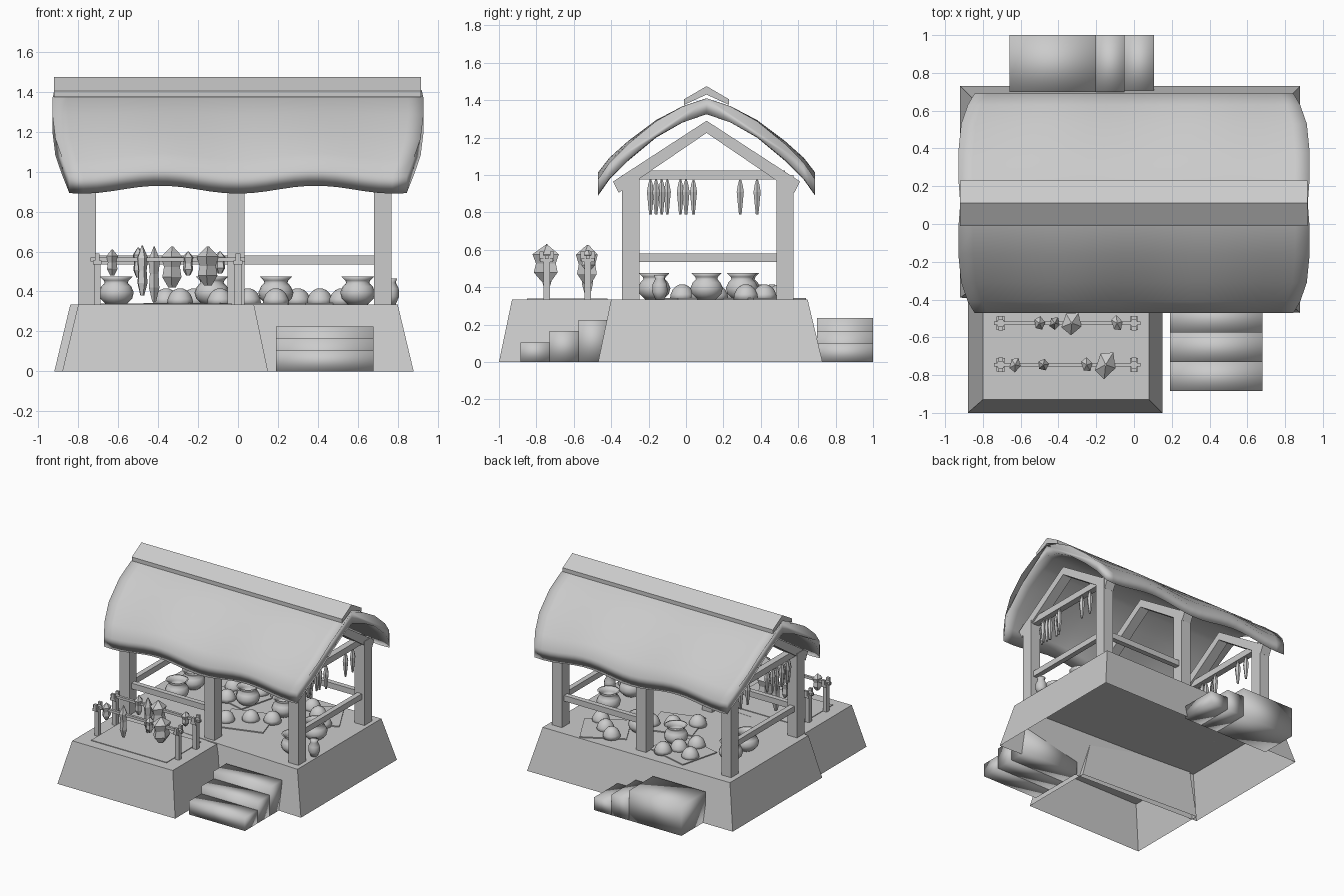
import bpy, bmesh, math, random
from mathutils import Matrix, Vector

random.seed(4)
cube = bpy.data.objects.get("Cube")
if cube:
    bpy.data.objects.remove(cube, do_unlink=True)

grey = bpy.data.materials.new("plain_grey")
grey.use_nodes = True
COLOUR = (0.6, 0.6, 0.6, 1)
grey.diffuse_color = COLOUR
grey.node_tree.nodes["Principled BSDF"].inputs["Base Color"].default_value = COLOUR

FLOOR = 0.335
RIDGE_Y = 0.11


def finish(name, bm, smooth=False, fix=True):
    if fix:
        bmesh.ops.recalc_face_normals(bm, faces=bm.faces)
    mesh = bpy.data.meshes.new(name)
    bm.to_mesh(mesh)
    bm.free()
    mesh.materials.append(grey)
    for p in mesh.polygons:
        p.use_smooth = smooth
    ob = bpy.data.objects.new(name, mesh)
    bpy.context.collection.objects.link(ob)
    return ob


def box(name, x, y, z, smooth=False, turn=0):
    """Box from (low, high) ranges, optionally turned about its own centre."""
    bm = bmesh.new()
    mid = Vector([sum(r) / 2 for r in (x, y, z)])
    size = [r[1] - r[0] for r in (x, y, z)]
    m = Matrix.Translation(mid) @ Matrix.Rotation(turn, 4, 'Z') @ Matrix.Diagonal((*size, 1))
    bmesh.ops.create_cube(bm, size=1, matrix=m)
    return finish(name, bm, smooth)


def skin(name, rings, caps=True, smooth=False):
    """Join closed rings of points into one skin."""
    bm = bmesh.new()
    vs = [[bm.verts.new(p) for p in ring] for ring in rings]
    n = len(vs[0])
    for a, b in zip(vs, vs[1:]):
        for i in range(n):
            bm.faces.new((a[i], a[(i + 1) % n], b[(i + 1) % n], b[i]))
    if caps:
        bm.faces.new(vs[0])
        bm.faces.new(vs[-1])
    return finish(name, bm, smooth)


def lathe(name, x, y, z, profile, sides=14, smooth=True, flat=1, turn=0):
    rings = []
    for r, h in profile:
        ring = []
        for i in range(sides):
            a = math.tau * i / sides
            p = Matrix.Rotation(turn, 3, 'Z') @ Vector((r * math.cos(a), r * flat * math.sin(a), 0))
            ring.append((x + p.x, y + p.y, z + h))
        rings.append(ring)
    return skin(name, rings, True, smooth)


def plinth(name, bottom, top):
    """Sloped hollow base, open below."""
    bm = bmesh.new()
    lo = [bm.verts.new((x, y, 0)) for x, y in bottom]
    hi = [bm.verts.new((x, y, FLOOR)) for x, y in top]
    for i in range(4):
        j = (i + 1) % 4
        bm.faces.new((lo[i], lo[j], hi[j], hi[i]))
    bm.faces.new(hi)
    finish(name, bm, fix=False)


# Bases
plinth("main_base", [(-.92, -.39), (.88, -.47), (.88, .73), (-.92, .73)],
       [(-.84, -.33), (.80, -.40), (.80, .65), (-.84, .65)])
plinth("front_platform", [(-.88, -1), (.15, -1), (.15, -.40), (-.88, -.34)],
       [(-.80, -.93), (.08, -.93), (.08, -.38), (-.80, -.32)])
box("platform_mat", (-.69, -.03), (-.85, -.42), (FLOOR, FLOOR + .005))

# Steps
for i in range(3):
    top = .105 + .06 * i
    box("front_step", (.19, .68), (-.885 + .155 * i, -.73 + .155 * i), (0, top), True)
for x0, x1, top in ((-.66, -.2, .235), (-.2, -.05, .165), (-.05, .105, .10)):
    box("back_step", (x0, x1), (.70, 1), (0, top), True)

# Timber frame
for x in (-.755, -.01, .725):
    for y in (-.295, .53):
        box("post", (x - .043, x + .043), (y - .046, y + .046), (FLOOR, 1.0))
    outer = [(-.5, .965), (0, 1.29), (.5, .965)]
    inner = [(.47, .905), (0, 1.225), (-.47, .905)]
    skin("rafters", [[(x + s, RIDGE_Y + d, z) for d, z in outer + inner] for s in (-.04, .04)])
for x in (-.755, .725):
    box("tie_beam", (x - .025, x + .025), (-.3, .53), (.975, 1.025))
    box("side_rail", (x - .02, x + .02), (-.3, .53), (.535, .58))
box("front_rail", (-.755, -.01), (-.315, -.275), (.535, .58))
box("back_rail", (-.01, .725), (.51, .55), (.535, .58))

# Thatched roof: half profile of distance from ridge, height, half width
half = [(0, 1.41, .92), (.13, 1.365, .93), (.27, 1.285, .93),
        (.42, 1.16, .915), (.52, 1.06, .88), (.58, .975, .845)]
full = [(-d, z, w) for d, z, w in half[:0:-1]] + half


def roof_ring(t):
    top, under = [], []
    for d, z, w in full:
        x = t * w
        wave = .02 * (1 - math.cos(math.tau * x / .78)) * (d / .58) ** 2
        top.append((x, RIDGE_Y + d, z + wave))
        under.append((x, RIDGE_Y + d, z + wave - .085))
    return top + under[::-1]


roof = skin("thatch_roof", [roof_ring(i / 12 - 1) for i in range(25)], True, True)
cap = [(-.12, 1.405), (0, 1.475), (.12, 1.405), (.12, 1.375), (0, 1.43), (-.12, 1.375)]
skin("ridge_cap", [[(x, RIDGE_Y + d, z) for d, z in cap] for x in (-.922, .918)])

# Woven mats and the mounds of goods on them
for x, y, w, turn in ((.41, .42, .34, .5), (-.25, .40, .38, -.25), (.04, .06, .34, .3)):
    box("floor_mat", (x - w / 2, x + w / 2), (y - .16, y + .16), (FLOOR, FLOOR + .008), turn=turn)
mound = [(.066 * math.cos(a), .082 * math.sin(a)) for a in (0, .35, .7, 1.05, 1.4)]
for x, y in ((-.09, -.02), (.05, .09), (.19, .16), (.30, .50), (.52, .32), (.41, .42),
             (-.15, .50), (-.36, .46), (-.29, .28), (-.22, .40)):
    lathe("mound", x, y, FLOOR, mound, 12)

# Pots, hollow at the neck
pot = [(.05, 0), (.08, .03), (.088, .06), (.075, .09), (.058, .108), (.062, .12),
       (.082, .14), (.07, .14), (.05, .11), (.05, .08)]
for x, y in ((-.61, .11), (-.61, .31), (-.13, .31), (.19, .30), (.60, .11), (.60, -.17)):
    lathe("pot", x, y, FLOOR, pot, 18)
vase = [(.025, 0), (.042, .04), (.04, .08), (.025, .11), (.032, .13)]
lathe("small_vase", .765, -.14, FLOOR, vase)

# Dried goods under the tie beams
hanging = [(.008, 0), (.012, .03), (.022, .12), (.014, .16), (.004, .19)]
for x in (-.755, .725):
    for y in (-.19, -.16, -.13, -.10, -.03, 0, .04, .29, .38):
        lathe("hanging_goods", x + random.uniform(-.02, .02), y, .79, hanging, 6, False)

# Drying racks with faceted cuts
racks = {-.745: ((-.63, .48, .61, .03), (-.48, .38, .63, .03), (-.25, .48, .60, .03), (-.15, .43, .625, .055)),
         -.525: ((-.50, .47, .62, .03), (-.42, .35, .625, .03), (-.33, .42, .625, .055), (-.09, .49, .60, .03))}
for y, cuts in racks.items():
    for x in (-.705, 0):
        box("rack_post", (x - .017, x + .017), (y - .017, y + .017), (FLOOR, .57))
        box("rack_fork", (x - .022, x + .022), (y - .035, y + .035), (.535, .555))
        for s in (-.028, .028):
            box("rack_prong", (x - .012, x + .012), (y + s - .01, y + s + .01), (.54, .59))
    box("rack_bar", (-.74, .035), (y - .01, y + .01), (.55, .57))
    for x, lo, hi, r in cuts:
        h = hi - lo
        cut = [(r * .35, 0), (r * .9, h * .25), (r * .75, h * .5), (r, h * .75), (r * .1, h)]
        lathe("drying_cut", x, y, lo, cut, 5, False, random.uniform(.9, 1.5), random.uniform(-.4, .4))
